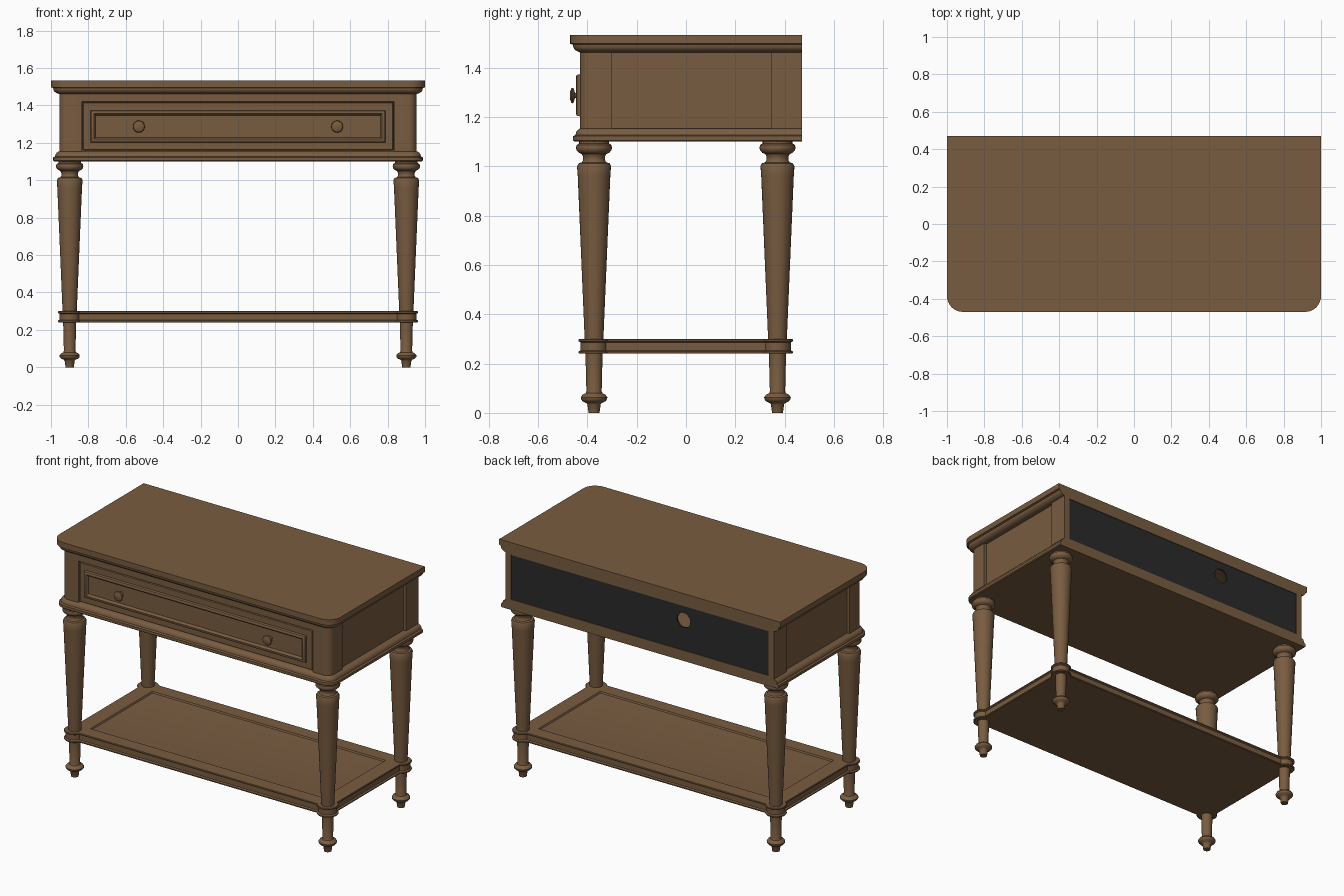
import bpy, bmesh, math

if "Cube" in bpy.data.objects:
    bpy.data.objects.remove(bpy.data.objects["Cube"])


def material(name, rgb):
    m = bpy.data.materials.new(name)
    m.diffuse_color = (*rgb, 1)
    m.use_nodes = True
    m.node_tree.nodes["Principled BSDF"].inputs["Base Color"].default_value = m.diffuse_color
    return m


WOOD = material("brown wood", (0.19, 0.107, 0.052))
BLACK = material("black backing", (0.024, 0.024, 0.024))


def finish(name, bm, mat=WOOD, loc=(0, 0, 0), rot=(0, 0, 0)):
    bmesh.ops.recalc_face_normals(bm, faces=bm.faces)
    me = bpy.data.meshes.new(name)
    bm.to_mesh(me)
    bm.free()
    ob = bpy.data.objects.new(name, me)
    ob.location, ob.rotation_euler = loc, rot
    me.materials.append(mat)
    bpy.context.collection.objects.link(ob)
    bpy.ops.object.select_all(action='DESELECT')
    ob.select_set(True)
    bpy.context.view_layer.objects.active = ob
    bpy.ops.object.shade_smooth_by_angle(angle=math.radians(35))
    return ob


def loft(name, rings, **kw):
    """Skin a list of equal-length closed point rings and cap both ends."""
    bm = bmesh.new()
    vs = [[bm.verts.new(p) for p in r] for r in rings]
    n = len(vs[0])
    for a, b in zip(vs, vs[1:]):
        for i in range(n):
            j = (i + 1) % n
            bm.faces.new((a[i], a[j], b[j], b[i]))
    bm.faces.new(vs[0])
    bm.faces.new(vs[-1])
    return finish(name, bm, **kw)


def lathe(name, profile, n=32, **kw):
    return loft(name, [[(r * math.cos(2 * math.pi * i / n), r * math.sin(2 * math.pi * i / n), z)
                        for i in range(n)] for r, z in profile], **kw)


def box(name, x0, x1, y0, y1, z0, z1, mat=WOOD):
    return loft(name, [[(x0, y0, z), (x1, y0, z), (x1, y1, z), (x0, y1, z)] for z in (z0, z1)], mat=mat)


def arc(cx, cy, r, a0, a1, n=8):
    return [(cx + r * math.cos(math.radians(a0 + (a1 - a0) * i / n)),
             cy + r * math.sin(math.radians(a0 + (a1 - a0) * i / n))) for i in range(n + 1)]


def outline(inset, z):
    """Table outline: rounded front corners, square flush back."""
    r, x, y = 0.085 - inset, 1 - inset, -0.47 + inset
    pts = arc(-x + r, y + r, r, 180, 270) + arc(x - r, y + r, r, 270, 360) + [(x, 0.47), (-x, 0.47)]
    return [(px, py, z) for px, py in pts]


def rect(hx, hy, z):
    return [(-hx, -hy, z), (hx, -hy, z), (hx, hy, z), (-hx, hy, z)]


# table top and lower moulding
loft("table_top", [outline(i, z) for i, z in (
    (.04, 1.462), (.03, 1.466), (.019, 1.473), (.013, 1.483), (.012, 1.493),
    (0, 1.497), (0, 1.533))])
loft("lower_moulding", [outline(i, z) for i, z in (
    (.018, 1.10), (.012, 1.105), (.012, 1.122), (.022, 1.127), (.024, 1.138),
    (.031, 1.148), (.042, 1.154))])

# case: corner posts, side panels, rails
Z0, Z1 = 1.15, 1.468
for s, side in ((-1, "left"), (1, "right")):
    post = [(.835, -.43)] + arc(.91, -.385, .045, 270, 360) + [(.955, -.30), (.835, -.30)]
    loft(f"front_post_{side}", [[(s * x, y, z) for x, y in post] for z in (Z0, Z1)])
    box(f"back_post_{side}", *sorted((s * .915, s * .955)), .345, .47, Z0, Z1)
    box(f"side_panel_{side}", *sorted((s * .915, s * .937)), -.31, .35, Z0, Z1)
box("front_top_rail", -.84, .84, -.43, -.38, 1.42, Z1)
box("back_top_rail", -.92, .92, .44, .47, 1.453, Z1)
box("back_bottom_rail", -.92, .92, .44, .47, Z0, 1.167)

# drawer front with raised frame moulding (inset, y depth)
loft("drawer_front", [[(-x, y, 1.158 + i), (x, y, 1.158 + i), (x, y, 1.418 - i), (-x, y, 1.418 - i)]
     for i, y, x in ((i, y, .832 - i) for i, y in (
         (0, -.38), (0, -.418), (.006, -.428), (.044, -.428), (.047, -.442),
         (.053, -.446), (.062, -.446), (.068, -.440), (.071, -.430)))])

# drawer knobs
for x, side in ((-.53, "left"), (.53, "right")):
    lathe(f"knob_{side}", [(.018, 0), (.018, .004), (.011, .008), (.011, .02), (.029, .026),
                           (.032, .030), (.029, .035), (.014, .041)], 24,
          loc=(x, -.43, 1.287), rot=(math.pi / 2, 0, 0))

# black back panel with a cable hole
cu = bpy.data.curves.new("back_panel", 'CURVE')
cu.dimensions, cu.fill_mode, cu.extrude = '2D', 'BOTH', 0.005
for pts in ([(-.916, 1.166), (.916, 1.166), (.916, 1.454), (-.916, 1.454)],
            arc(-.31, 1.36, .047, 0, 360, 32)[:-1]):
    sp = cu.splines.new('POLY')
    sp.points.add(len(pts) - 1)
    for p, (x, z) in zip(sp.points, pts):
        p.co = (x, z, 0, 1)
    sp.use_cyclic_u = True
cu.materials.append(BLACK)
panel = bpy.data.objects.new("back_panel", cu)
panel.location, panel.rotation_euler = (0, .461, 0), (math.pi / 2, 0, 0)
bpy.context.collection.objects.link(panel)

# turned legs and shelf collars
LEG = [(.022, 0), (.027, .035), (.031, .04), (.045, .046), (.053, .055), (.054, .063), (.047, .073),
       (.034, .08), (.031, .088), (.035, .25), (.038, .30), (.066, .96), (.069, 1.0), (.063, 1.012),
       (.05, 1.016), (.044, 1.025), (.044, 1.038), (.05, 1.05), (.062, 1.055), (.071, 1.065),
       (.073, 1.076), (.07, 1.087), (.06, 1.093), (.06, 1.105)]
LIP = [(.003, .24), (0, .243), (0, .249), (.009, .254), (.009, .286), (0, .291), (0, .297), (.003, .30)]
for y, row in ((-.373, "front"), (.371, "back")):
    for x, side in ((-.9, "left"), (.9, "right")):
        lathe(f"{row}_leg_{side}", LEG, loc=(x, y, 0))
        lathe(f"shelf_collar_{row}_{side}", [(.063 - i, z) for i, z in LIP], loc=(x, y, 0))

# lower shelf with moulded edge and sunk centre panel
loft("shelf", [rect(.932 - i, .405 - i, z) for i, z in LIP]
     + [rect(.83, .315, .30), rect(.825, .31, .291), rect(.80, .285, .287)])
